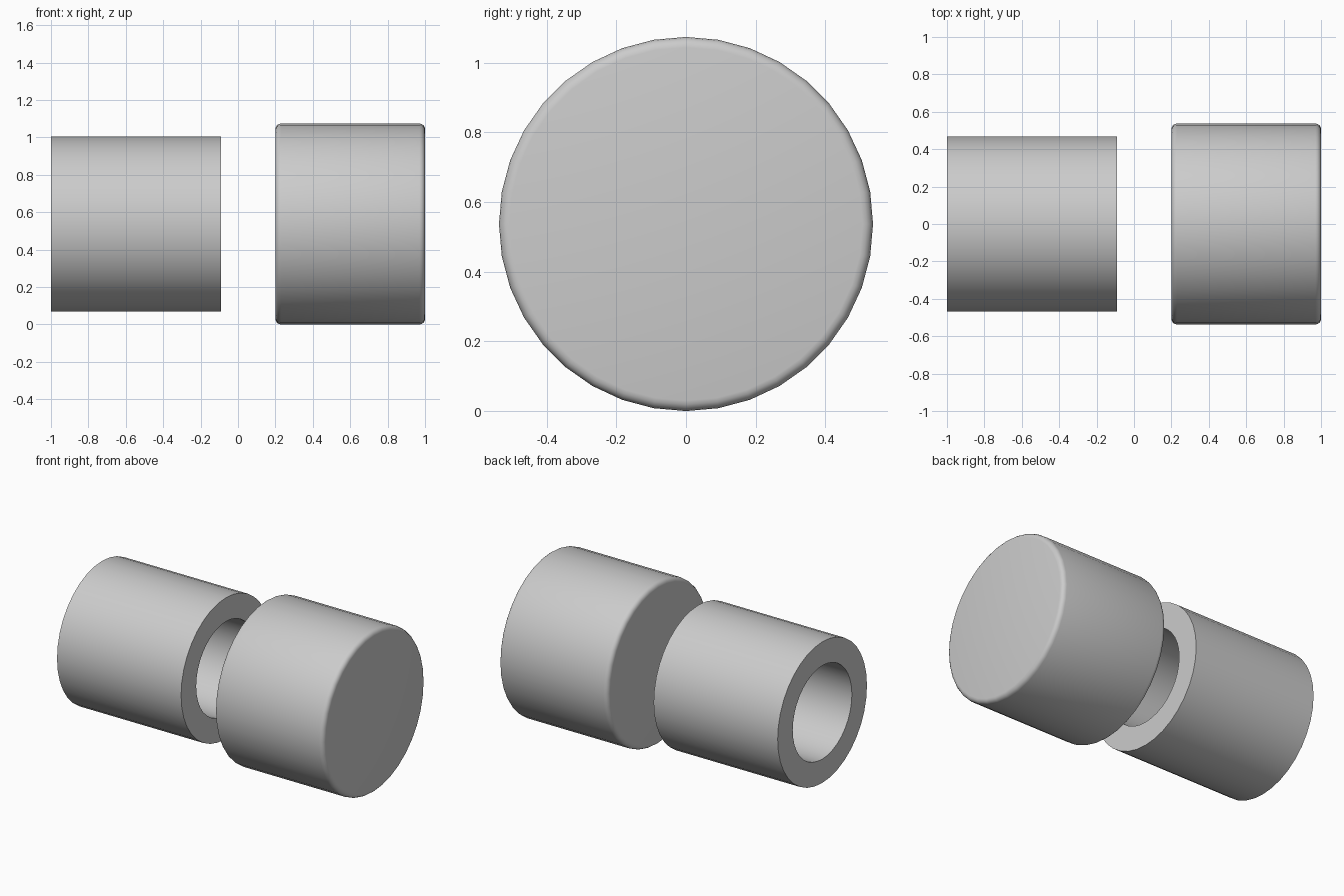
import bpy, bmesh, math

if "Cube" in bpy.data.objects:
    bpy.data.objects.remove(bpy.data.objects["Cube"])

SIDES = 36
AXIS_Z = 0.537


def lathe(name, profile, closed):
    """Revolve (x, radius) points around the x axis; open profiles get flat end caps."""
    bm = bmesh.new()
    rings = []
    for x, r in profile:
        ring = []
        for i in range(SIDES):
            a = 2 * math.pi * i / SIDES
            ring.append(bm.verts.new((x, r * math.cos(a), r * math.sin(a))))
        rings.append(ring)
    pairs = list(zip(rings, rings[1:]))
    if closed:
        pairs.append((rings[-1], rings[0]))
    for a, b in pairs:
        for i in range(SIDES):
            j = (i + 1) % SIDES
            bm.faces.new((a[i], a[j], b[j], b[i]))
    if not closed:
        bm.faces.new(rings[0])
        bm.faces.new(rings[-1])
    bmesh.ops.recalc_face_normals(bm, faces=bm.faces)
    mesh = bpy.data.meshes.new(name)
    bm.to_mesh(mesh)
    bm.free()
    obj = bpy.data.objects.new(name, mesh)
    obj.location.z = AXIS_Z
    bpy.context.collection.objects.link(obj)
    bpy.ops.object.select_all(action='DESELECT')
    obj.select_set(True)
    bpy.context.view_layer.objects.active = obj
    bpy.ops.object.shade_smooth_by_angle(angle=math.radians(35))
    return obj


# Hollow tube, open through both ends
lathe("tube", [(-1, 0.31), (-1, 0.468), (-0.09, 0.468), (-0.09, 0.31)], True)

# Solid plug with rounded rims
R, B, STEPS = 0.537, 0.03, 4
arc = [math.pi / 2 * i / STEPS for i in range(STEPS + 1)]
left = [(0.2 + B - B * math.cos(a), R - B + B * math.sin(a)) for a in arc]
right = [(1.2 - x, r) for x, r in reversed(left)]
lathe("plug", left + right, False)
